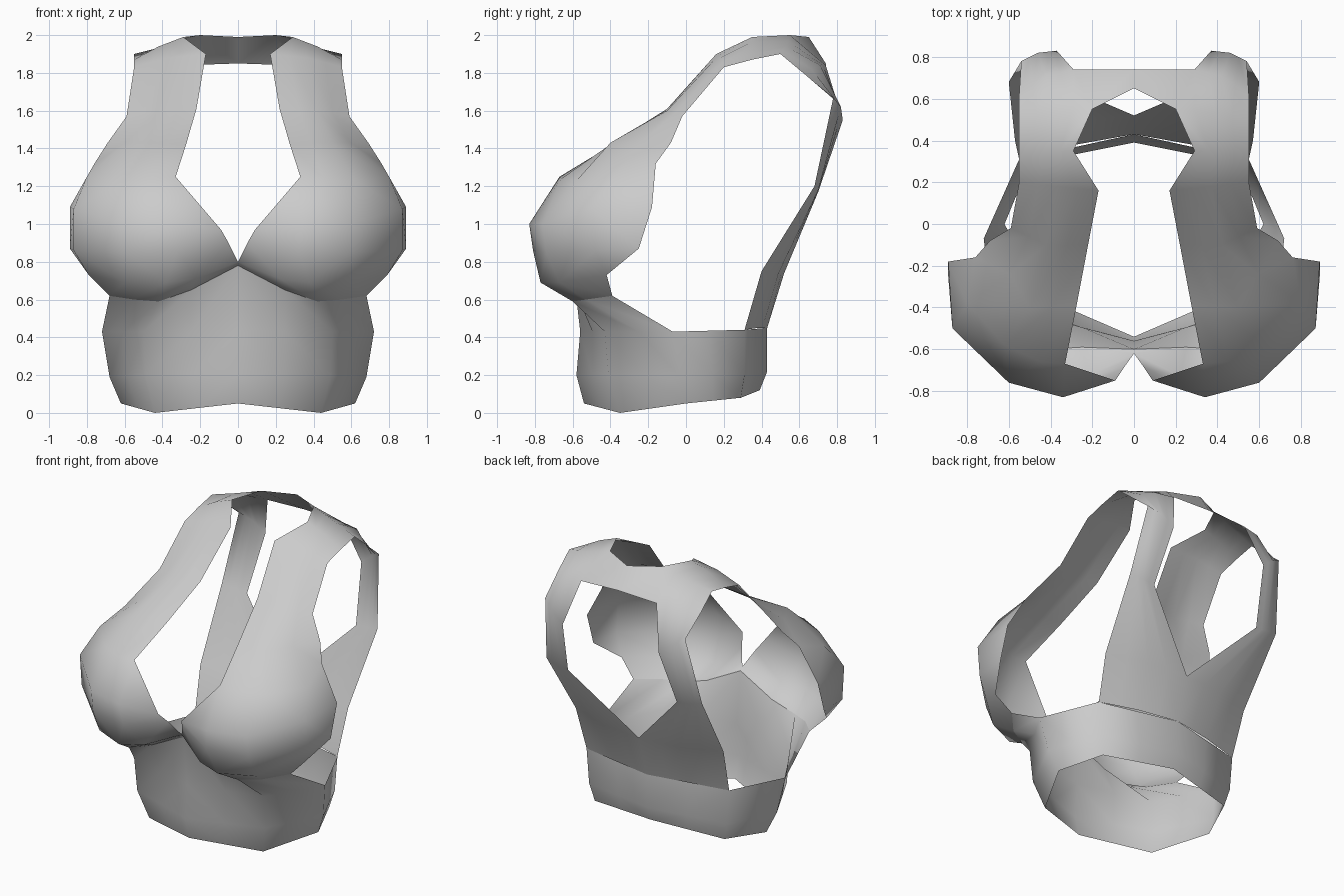
import bpy
import bmesh
import math
from mathutils import Vector

old_cube = bpy.data.objects.get("Cube")
if old_cube:
    bpy.data.objects.remove(old_cube, do_unlink=True)

# The single cloth colour
cloth = bpy.data.materials.new("grey cloth")
cloth.use_nodes = True
grey = (0.6, 0.6, 0.6, 1.0)
cloth.diffuse_color = grey
cloth.node_tree.nodes["Principled BSDF"].inputs["Base Color"].default_value = grey


def fill(row):
    """Insert a midpoint between neighbouring points of a cross-section."""
    points = [Vector(p) for p in row]
    result = [points[0]]
    for start, end in zip(points, points[1:]):
        result += [start.lerp(end, 0.5), end]
    return result


def loft(bm, rows):
    """Join successive cross-sections of equal length with quads."""
    grid = [[bm.verts.new(p) for p in row] for row in rows]
    for upper, lower in zip(grid, grid[1:]):
        for i in range(len(upper) - 1):
            bm.faces.new((upper[i], lower[i], lower[i + 1], upper[i + 1]))


def make_part(name, panels):
    """Weld lofted panels into one half and mirror it across the middle."""
    bm = bmesh.new()
    for rows in panels:
        loft(bm, rows)
    bmesh.ops.remove_doubles(bm, verts=bm.verts, dist=0.001)
    mesh = bpy.data.meshes.new(name)
    bm.to_mesh(mesh)
    bm.free()
    mesh.materials.append(cloth)
    part = bpy.data.objects.new(name, mesh)
    bpy.context.collection.objects.link(part)

    mirror = part.modifiers.new("Mirror", "MIRROR")
    mirror.use_axis[0] = True
    mirror.use_clip = True
    mirror.merge_threshold = 0.001

    bpy.ops.object.select_all(action="DESELECT")
    part.select_set(True)
    bpy.context.view_layer.objects.active = part
    bpy.ops.object.shade_smooth_by_angle(angle=math.radians(60))
    return part


# Shoulder strap sections, inner edge to outer edge, from back over to front
strap_back = [(.42, .7, 1.17), (.51, .7, 1.18), (.6, .68, 1.2)]
strap_blade = [(.37, .83, 1.55), (.46, .82, 1.62), (.54, .78, 1.67)]
strap_yoke_low = [(.29, .74, 1.84), (.42, .71, 1.84), (.55, .62, 1.8)]
strap_yoke_top = [(.2, .55, 2), (.39, .53, 1.94), (.55, .5, 1.9)]
strap_shoulder = [(.29, .35, 1.99), (.42, .35, 1.94), (.55, .35, 1.87)]
strap_collar = [(.17, .16, 1.9), (.37, .18, 1.88), (.55, .2, 1.83)]
strap_chest = [(.22, -.1, 1.61), (.42, -.1, 1.6), (.59, -.02, 1.57)]
strap_base = [(.275, -.39, 1.42), (.5, -.4, 1.43), (.69, -.08, 1.43)]
strap = [fill(section) for section in (
    strap_back, strap_blade, strap_yoke_low, strap_yoke_top,
    strap_shoulder, strap_collar, strap_chest, strap_base)]

# Cup sections, neckline to armhole, from the strap down to the crease
cup_crease = [(0, -.6, .78), (.25, -.59, .65), (.42, -.6, .59),
              (.55, -.53, .6), (.68, -.39, .62)]
cup = [
    strap[-1],
    [(.33, -.67, 1.25), (.45, -.66, 1.24), (.62, -.58, 1.23),
     (.8, -.38, 1.25), (.76, -.16, 1.32)],
    [(.09, -.75, .97), (.34, -.83, 1), (.6, -.76, 1),
     (.87, -.5, 1.08), (.89, -.18, 1.09)],
    [(.05, -.69, .9), (.32, -.81, .86), (.6, -.74, .85),
     (.87, -.48, .86), (.89, -.25, .87)],
    [(0, -.62, .8), (.22, -.73, .71), (.38, -.77, .69),
     (.6, -.67, .69), (.79, -.42, .73)],
    cup_crease,
]

# Yoke joining both straps behind the neck
yoke = [
    [(0, .74, 1.85), strap_yoke_low[0]],
    [(0, .65, 1.99), strap_yoke_top[0]],
]

# Back panel below the keyhole, armhole to the middle
back_panel = [fill(section) for section in (
    strap_back[::-1],
    [(.57, .4, .75), (.3, .49, .74), (0, .52, .74)],
    [(.55, .31, .44), (.28, .38, .45), (0, .43, .45)])]

make_part("bodice_with_straps", [strap, cup, yoke, back_panel])

# Band sections, front middle around the side to the back middle
band_top = fill([(0, -.56, .43), (.5, -.43, .43), (.72, -.07, .43),
                 (.55, .31, .44), (0, .43, .45)])
band_waist = fill([(0, -.58, .2), (.49, -.41, .2), (.68, -.03, .19),
                   (.53, .31, .2), (0, .43, .22)])
band_hem = fill([(0, -.54, .05), (.44, -.35, 0), (.62, 0, .05),
                 (.5, .29, .08), (0, .39, .12)])

# The front of the band rises to the crease under the cups
band_rise = [cup_crease, band_top[:5]]
make_part("under_band", [band_rise, [band_top, band_waist, band_hem]])
